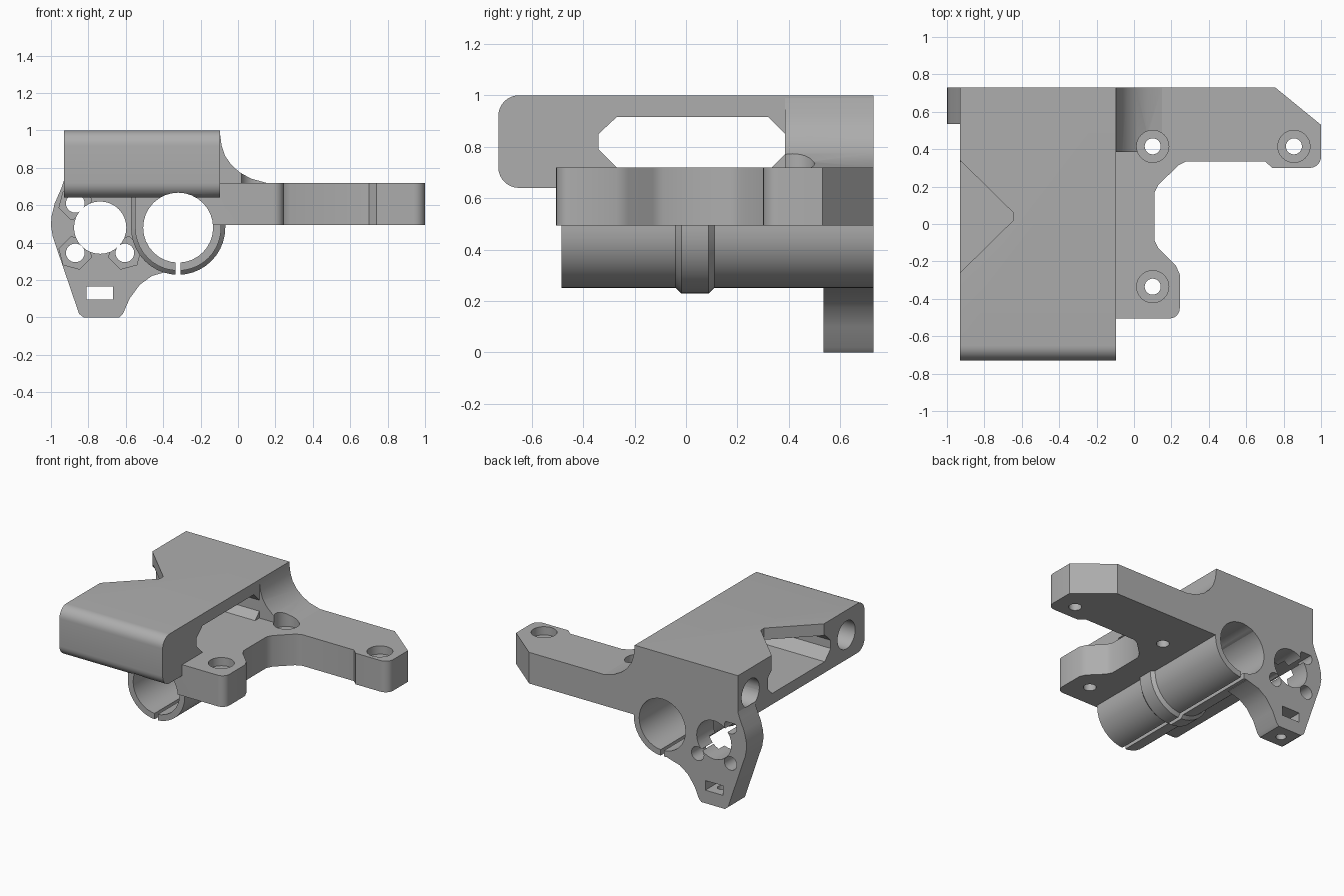
import bpy
import bmesh
from math import sin, cos, pi, radians

old = bpy.data.objects.get("Cube")
if old:
    bpy.data.objects.remove(old, do_unlink=True)

grey = bpy.data.materials.new("mid grey plastic")
grey.use_nodes = True
colour = (0.42, 0.42, 0.42, 1)
grey.diffuse_color = colour
grey.node_tree.nodes["Principled BSDF"].inputs["Base Color"].default_value = colour

AXES = {"x": lambda a, b, d: (d, a, b),
        "y": lambda a, b, d: (a, d, b),
        "z": lambda a, b, d: (a, b, d)}


def arc(ca, cb, r, start, end, n):
    return [(ca + r * cos(radians(start + (end - start) * i / n)),
             cb + r * sin(radians(start + (end - start) * i / n))) for i in range(n + 1)]


def circle(ca, cb, r, n=32, turn=0):
    return arc(ca, cb, r, turn, turn + 360, n)[:-1]


def rect(a0, b0, a1, b1):
    return [(a0, b0), (a1, b0), (a1, b1), (a0, b1)]


def prism(name, axis, points, lo, hi, chamfer=0):
    """Extrude a closed profile along an axis, optionally chamfering both rims."""
    bm = bmesh.new()
    place = AXES[axis]
    ends = [[bm.verts.new(place(a, b, d)) for a, b in points] for d in (lo, hi)]
    caps = [bm.faces.new(ring) for ring in ends]
    n = len(points)
    for i in range(n):
        j = (i + 1) % n
        bm.faces.new((ends[0][i], ends[0][j], ends[1][j], ends[1][i]))
    bmesh.ops.recalc_face_normals(bm, faces=bm.faces)
    if chamfer:
        rims = [e for cap in caps for e in cap.edges]
        bmesh.ops.bevel(bm, geom=rims, offset=chamfer, segments=1, affect="EDGES")
    mesh = bpy.data.meshes.new(name)
    bm.to_mesh(mesh)
    bm.free()
    ob = bpy.data.objects.new(name, mesh)
    bpy.context.collection.objects.link(ob)
    ob.data.materials.append(grey)
    return ob


def carve(ob, cutters):
    """Subtract each cutter, then keep the finished mesh."""
    for c in cutters:
        mod = ob.modifiers.new("cut", "BOOLEAN")
        mod.operation, mod.solver, mod.object = "DIFFERENCE", "EXACT", c
    bpy.context.view_layer.update()
    graph = bpy.context.evaluated_depsgraph_get()
    mesh = bpy.data.meshes.new_from_object(ob.evaluated_get(graph))
    ob.modifiers.clear()
    ob.data = mesh


cutters = []


def cutter(*args):
    ob = prism("cutter", *args)
    ob.hide_render = True
    cutters.append(ob)
    return ob


BACK = 0.73
BX, BZ = -0.32, 0.48                     # bearing centre

# Shared cutters: bearing bore and clamp slit
bore = cutter("y", circle(BX, BZ, 0.187), -1, 1)
slit = cutter("y", rect(BX - 0.013, 0.1, BX + 0.013, BZ), -1, 1)

# Rod block with rounded front edges
r = 0.08
side = ([(BACK, 0.64), (BACK, 1.0)] + arc(-BACK + r, 1 - r, r, 90, 180, 8)
        + arc(-BACK + r, 0.64 + r, r, 180, 270, 8))
rod_block = prism("rod_block", "x", side, -0.93, -0.097)
window = cutter("x", [(-0.34, 0.79), (-0.27, 0.72), (0.335, 0.72), (0.385, 0.77),
                      (0.385, 0.85), (0.32, 0.915), (-0.27, 0.915), (-0.34, 0.85)], -1.2, 0.05)
notch = cutter("z", [(-0.96, -0.29), (-0.645, 0.02), (-0.645, 0.06), (-0.96, 0.37)], 0.8, 1.2)
rods = [cutter("x", circle(y, 0.82, 0.102), -1.2, -0.17) for y in (-0.52, 0.585)]
carve(rod_block, [bore, window, notch] + rods)

# Bearing clamp and its raised strap collar
for name, rad, y0, y1, ch in (("bearing_clamp", 0.23, -0.485, BACK, 0),
                              ("clamp_collar", 0.252, -0.04, 0.11, 0.022)):
    outline = arc(BX, BZ, rad, 180, 360, 20) + [(BX + rad, 0.68), (BX - rad, 0.68)]
    carve(prism(name, "y", outline, y0, y1, ch), [bore, slit])

# Mounting arm with three screw seats
plan = ([(-0.25, BACK), (0.755, BACK), (1.0, 0.53)] + arc(0.94, 0.36, 0.06, 0, -90, 6)
        + [(0.74, 0.3), (0.7, 0.335), (0.28, 0.335), (0.24, 0.315), (0.13, 0.21), (0.11, 0.17),
           (0.11, -0.09), (0.13, -0.13), (0.225, -0.225), (0.245, -0.27)]
        + arc(0.19, -0.45, 0.055, 0, -90, 6) + [(-0.25, -0.505)])
arm = prism("mounting_arm", "z", plan, 0.493, 0.72)
screws = [(0.1, 0.415), (0.855, 0.415), (0.1, -0.335)]
seats = [cutter("z", circle(x, y, 0.086), 0.66, 1.2) for x, y in screws]
holes = [cutter("z", circle(x, y, 0.043, 24), 0.3, 0.9) for x, y in screws]
carve(arm, [bore] + seats + holes)

# Curved gusset from the block down to the arm
curve = [(-0.15, 0.98), (-0.097, 0.99), (-0.088, 0.92), (-0.07, 0.865), (-0.035, 0.815),
         (0.01, 0.775), (0.07, 0.742), (0.15, 0.72), (0.15, 0.7), (-0.15, 0.7)]
gusset = prism("gusset", "y", curve, 0.385, BACK)
carve(gusset, seats[:1] + [window, rods[1]])

# Motor-side flange with idler hole, nut traps and tensioner slot
outline = ([(-0.4, 0.7), (-0.928, 0.7), (-0.93, 0.735), (-0.945, 0.69), (-0.98, 0.61),
            (-0.997, 0.54), (-1.0, 0.49), (-0.99, 0.43), (-0.85, 0.02), (-0.825, 0),
            (-0.635, 0), (-0.615, 0.02), (-0.58, 0.1), (-0.525, 0.175), (-0.46, 0.222),
            (-0.36, 0.25)])
flange = prism("rear_flange", "y", outline, 0.535, BACK)
cuts = [bore, cutter("y", circle(-0.737, 0.48, 0.14), 0.3, 1),
        cutter("y", rect(-0.81, 0.095, -0.667, 0.165), 0.3, 1),
        cutter("z", circle(-0.737, 0.63, 0.035, 20), -0.2, 0.12)]
for x, z, turn in ((-0.87, 0.345, 45), (-0.605, 0.345, 15), (-0.87, 0.61, 15)):
    cuts.append(cutter("y", circle(x, z, 0.05, 24), 0.3, 1))
    cuts.append(cutter("y", circle(x, z, 0.09, 6, turn), 0.3, 0.6))
carve(flange, cuts)

# Remove the cutters and shade curved walls smoothly
for c in cutters:
    bpy.data.objects.remove(c, do_unlink=True)
for ob in bpy.context.collection.objects:
    if ob.type == "MESH" and grey.name in ob.data.materials:
        bpy.ops.object.select_all(action="DESELECT")
        ob.select_set(True)
        bpy.context.view_layer.objects.active = ob
        bpy.ops.object.shade_smooth_by_angle(angle=radians(30))
